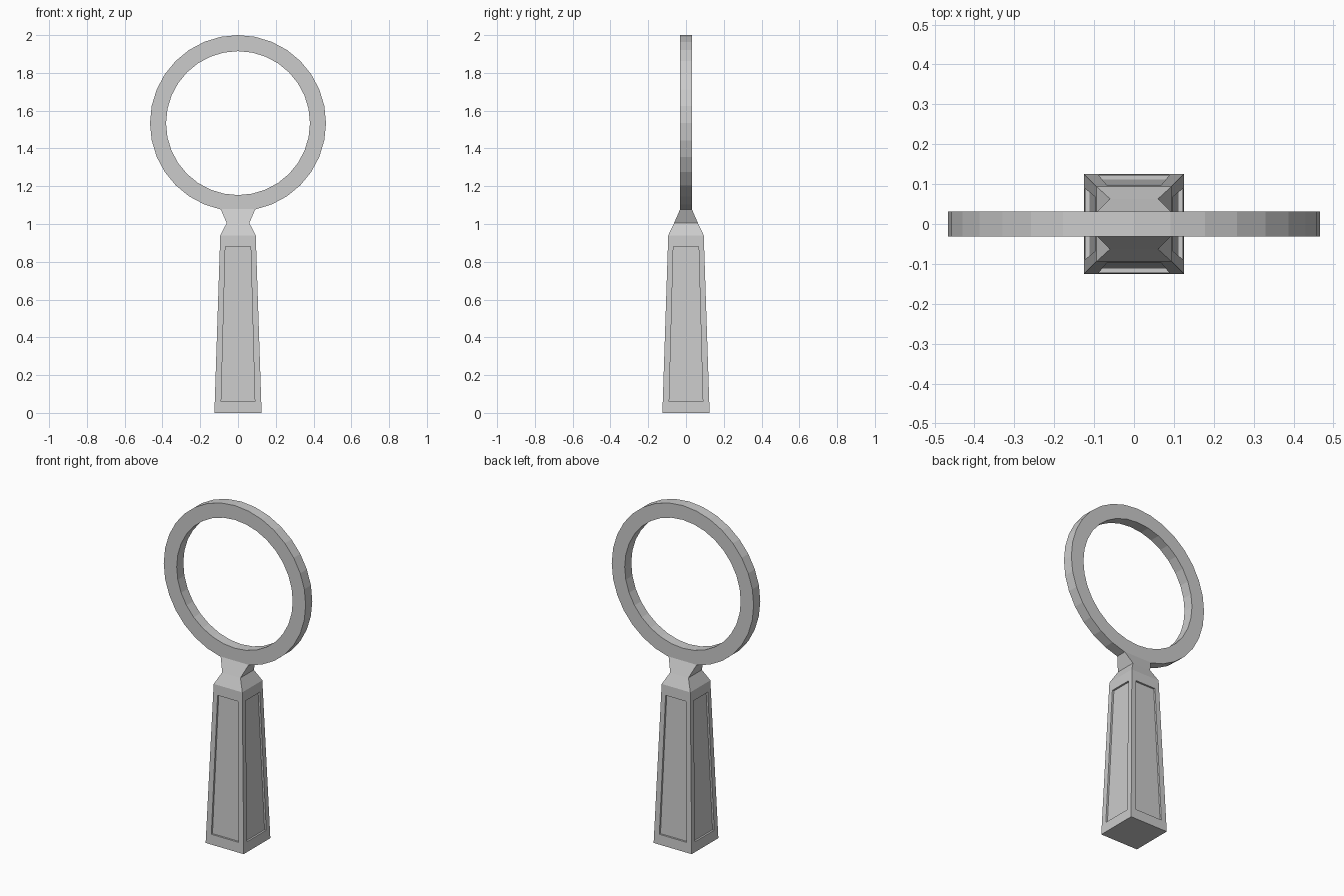
import bpy, bmesh
from math import pi
from mathutils import Vector, Matrix

if "Cube" in bpy.data.objects:
    bpy.data.objects.remove(bpy.data.objects["Cube"])


def finish(bm, name):
    bmesh.ops.remove_doubles(bm, verts=bm.verts, dist=0.0002)
    bmesh.ops.recalc_face_normals(bm, faces=bm.faces)
    mesh = bpy.data.meshes.new(name)
    bm.to_mesh(mesh)
    bm.free()
    obj = bpy.data.objects.new(name, mesh)
    bpy.context.collection.objects.link(obj)
    return obj


# Lens frame: rectangular section spun around the y axis
CENTER_Z, R_OUT, R_IN, HALF_T = 1.534, 0.466, 0.381, 0.031
bm = bmesh.new()
section = [bm.verts.new((0, y, CENTER_Z + r)) for r, y in
           ((R_IN, -HALF_T), (R_OUT, -HALF_T), (R_OUT, HALF_T), (R_IN, HALF_T))]
edges = [bm.edges.new((section[i], section[(i + 1) % 4])) for i in range(4)]
bmesh.ops.spin(bm, geom=section + edges, cent=(0, 0, CENTER_Z), axis=(0, 1, 0),
               angle=2 * pi, steps=32)
finish(bm, "lens_frame")

# Handle: tapered square post with a recessed panel on each side
Z_TOP, H_BOT, H_TOP, DEPTH = 0.94, 0.125, 0.094, 0.011


def half(z):
    return H_BOT + (H_TOP - H_BOT) * z / Z_TOP


def panel_loop(z0, w0, z1, w1, depth=0.0):
    return [Vector((x, -half(z) + depth, z)) for x, z in
            ((-w0, z0), (w0, z0), (w1, z1), (-w1, z1))]


bm = bmesh.new()
for k in range(4):
    turn = Matrix.Rotation(k * pi / 2, 3, 'Z')
    loops = [panel_loop(0, H_BOT, Z_TOP, H_TOP),
             panel_loop(0.06, 0.089, 0.88, 0.067),
             panel_loop(0.06, 0.089, 0.88, 0.067, DEPTH)]
    loops = [[bm.verts.new(turn @ p) for p in lp] for lp in loops]
    for a, b in zip(loops, loops[1:]):
        for i in range(4):
            j = (i + 1) % 4
            bm.faces.new((a[i], a[j], b[j], b[i]))
    bm.faces.new(loops[-1])
for h, z in ((H_BOT, 0), (H_TOP, Z_TOP)):
    bm.faces.new([bm.verts.new((x * h, y * h, z))
                  for x, y in ((-1, -1), (1, -1), (1, 1), (-1, 1))])
finish(bm, "handle")

# Neck: pinched in x, narrowing in y to the frame thickness
bm = bmesh.new()
levels = [[bm.verts.new((sx * hx, sy * hy, z))
           for sx, sy in ((-1, -1), (1, -1), (1, 1), (-1, 1))]
          for hx, hy, z in ((H_TOP, H_TOP, Z_TOP), (0.06, 0.063, 1.005),
                            (0.092, HALF_T, 1.079))]
for a, b in zip(levels, levels[1:]):
    for i in range(4):
        j = (i + 1) % 4
        bm.faces.new((a[i], a[j], b[j], b[i]))
bm.faces.new(levels[0])
bm.faces.new(levels[-1])
finish(bm, "neck")
